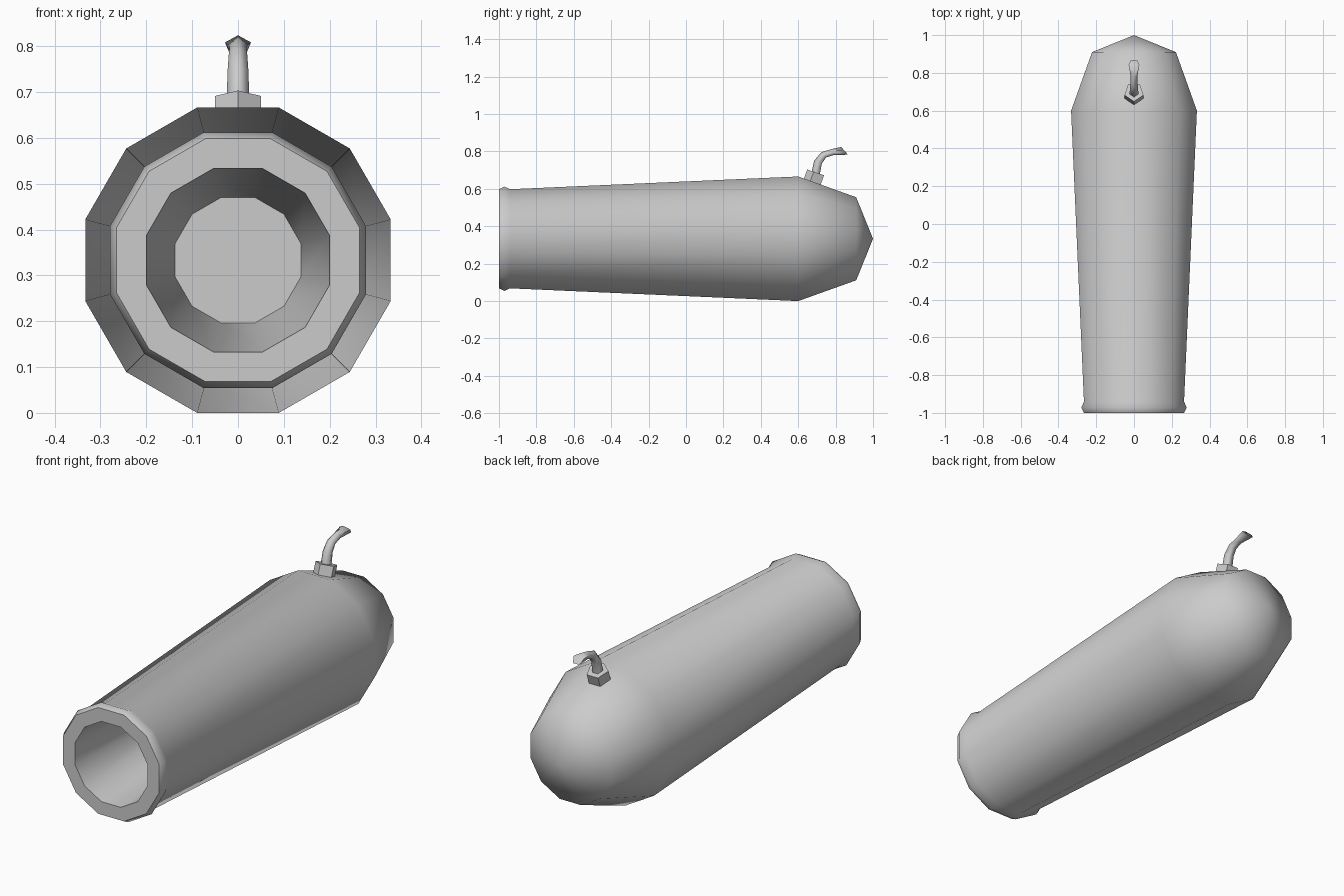
import bpy, math
from mathutils import Vector

if "Cube" in bpy.data.objects:
    bpy.data.objects.remove(bpy.data.objects["Cube"])


def loft(name, rings, angle, tip=None):
    """Skin equal-sized rings of points; close the start flat and the end flat or to a tip."""
    n = len(rings[0])
    verts = [p for r in rings for p in r]
    faces = [tuple(range(n))[::-1]]
    for k in range(len(rings) - 1):
        for i in range(n):
            a, b = k * n + i, k * n + (i + 1) % n
            faces.append((a, b, b + n, a + n))
    last = (len(rings) - 1) * n
    if tip is None:
        faces.append(tuple(range(last, last + n)))
    else:
        verts.append(tip)
        faces += [(last + i, last + (i + 1) % n, len(verts) - 1) for i in range(n)]
    me = bpy.data.meshes.new(name)
    me.from_pydata(verts, [], faces)
    ob = bpy.data.objects.new(name, me)
    bpy.context.collection.objects.link(ob)
    bpy.ops.object.select_all(action='DESELECT')
    ob.select_set(True)
    bpy.context.view_layer.objects.active = ob
    bpy.ops.object.mode_set(mode='EDIT')
    bpy.ops.mesh.select_all(action='SELECT')
    bpy.ops.mesh.normals_make_consistent(inside=False)
    bpy.ops.object.mode_set(mode='OBJECT')
    bpy.ops.object.shade_smooth_by_angle(angle=math.radians(angle))
    return ob


AXIS_Z = 0.333


def barrel_ring(y, apothem, n=12):
    r = apothem / math.cos(math.pi / n)
    ang = [math.tau * (i + 0.5) / n for i in range(n)]
    return [Vector((r * math.cos(a), y, AXIS_Z + r * math.sin(a))) for a in ang]


def fuse_ring(y, z, tilt, r, n=5):
    """Ring whose axis leans back from vertical by tilt degrees, one corner to the front."""
    t = math.radians(tilt)
    front = Vector((0, -math.cos(t), math.sin(t)))
    side = Vector((1, 0, 0))
    return [Vector((0, y, z)) + r * (math.cos(a) * front + math.sin(a) * side)
            for a in (math.tau * i / n for i in range(n))]


# Barrel: bore floor, bore, muzzle face, lip, tapered body, pointed breech
profile = [(-0.30, 0.137), (-1.0, 0.20), (-1.0, 0.265), (-0.972, 0.279),
           (-0.94, 0.265), (0.60, 0.333), (0.91, 0.222)]
loft("barrel", [barrel_ring(*p) for p in profile], 52, Vector((0, 1.0, AXIS_Z)))

# Fuse socket, square to the sloping shoulder
loft("fuse_socket", [fuse_ring(0.672, 0.615, 19, 0.0526),
                     fuse_ring(0.698, 0.686, 19, 0.0526)], 40)

# Fuse cord, curving backward with a flared end
path = [(0.694, 0.675, 14, 0.026), (0.708, 0.742, 22, 0.024), (0.737, 0.780, 45, 0.021),
        (0.785, 0.795, 70, 0.019), (0.850, 0.801, 49, 0.030)]
loft("fuse_cord", [fuse_ring(*p) for p in path], 75)
